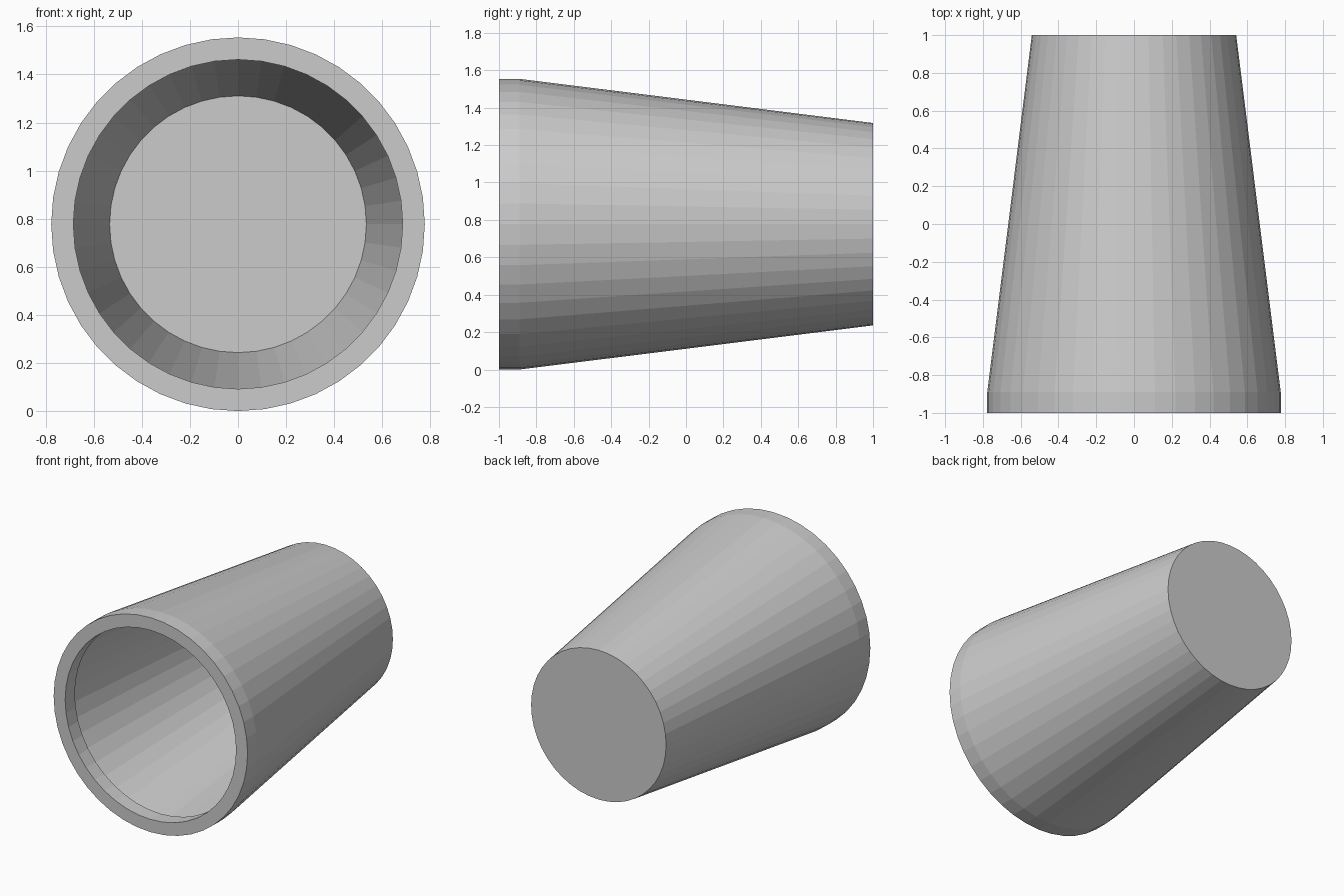
import bpy, bmesh
from math import cos, sin, tau

if "Cube" in bpy.data.objects:
    bpy.data.objects.remove(bpy.data.objects["Cube"])

SIDES = 44
AXIS_Z = 0.777


def lathe(name, profile, closed=False, cap_end=False):
    """Revolve (radius, y) points around the horizontal y axis, flat faceted."""
    bm = bmesh.new()
    rings = [[bm.verts.new((r * cos(tau * i / SIDES), y, AXIS_Z + r * sin(tau * i / SIDES)))
              for i in range(SIDES)] for r, y in profile]
    pairs = list(zip(rings, rings[1:]))
    if closed:
        pairs.append((rings[-1], rings[0]))
    for a, b in pairs:
        for i in range(SIDES):
            j = (i + 1) % SIDES
            bm.faces.new((a[i], a[j], b[j], b[i]))
    if cap_end:
        bm.faces.new(rings[-1])
    bmesh.ops.recalc_face_normals(bm, faces=bm.faces)
    mesh = bpy.data.meshes.new(name)
    bm.to_mesh(mesh)
    bm.free()
    obj = bpy.data.objects.new(name, mesh)
    bpy.context.collection.objects.link(obj)
    return obj


# Cup in one piece: thin tapered wall with end cap, thick rim with an undercut behind it
lathe("cup", [
    (0.766, -0.89),   # undercut behind the rim, meets inner wall
    (0.685, -0.89),   # rim inner edge
    (0.685, -1.0),    # rim mouth
    (0.777, -1.0),    # rim outer edge
    (0.777, -0.89),   # start of taper
    (0.541, 1.0),     # closed end
    ], cap_end=True)

# Inner lining, just inside the outer wall
lathe("inner_lining", [(0.766, -0.89), (0.534, 0.993)], cap_end=True).data.flip_normals()
